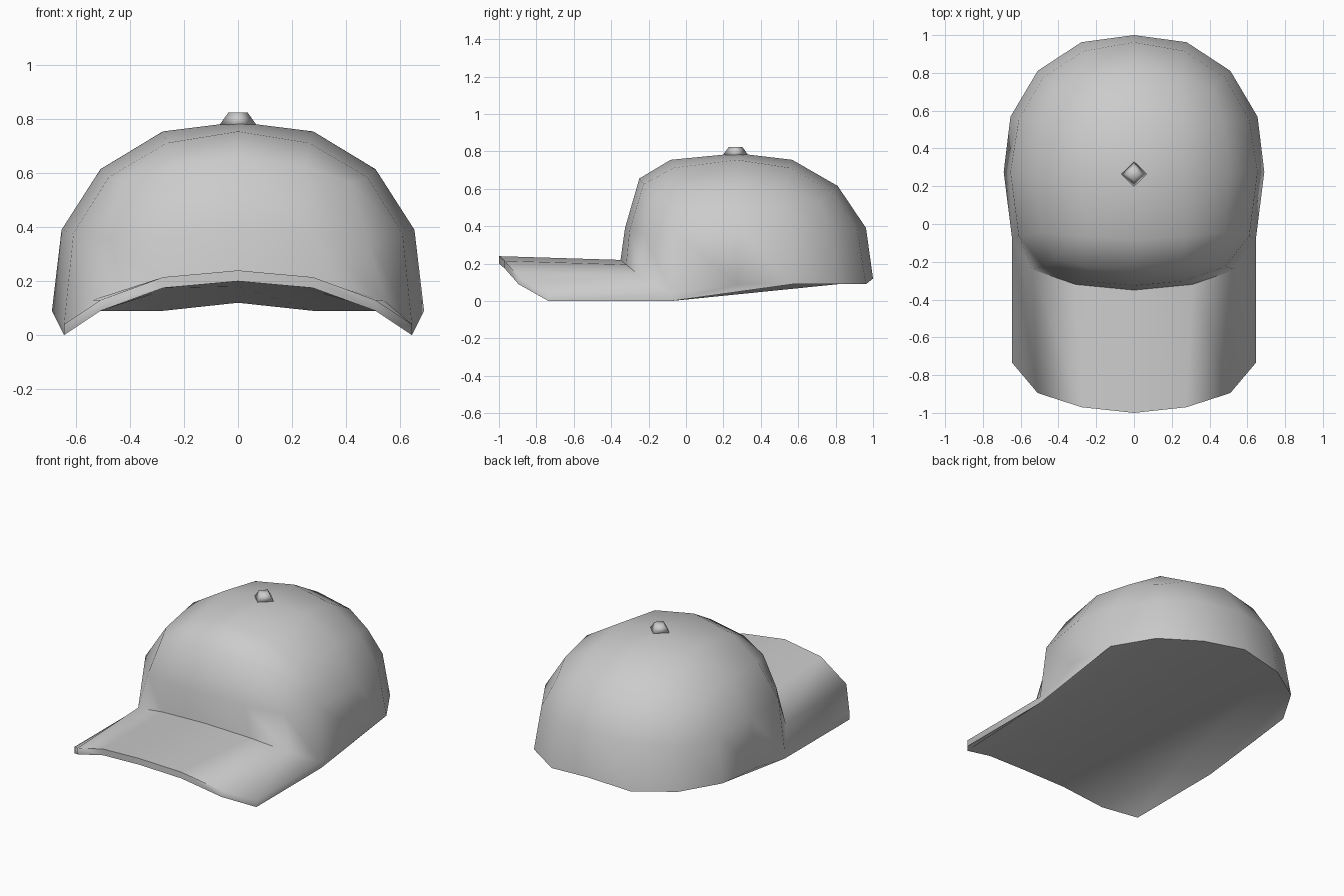
import bpy, bmesh, math

if "Cube" in bpy.data.objects:
    bpy.data.objects.remove(bpy.data.objects["Cube"])

CY, BASE, THICK = 0.275, 0.12, 0.04      # crown centre y, crown equator z, brim thickness


def lerp_table(v, table):
    for (a, fa), (b, fb) in zip(table, table[1:]):
        if v <= b:
            return fa + (fb - fa) * (v - a) / (b - a)
    return table[-1][1]


# Front half depth of the crown: unit depth -> real depth
FRONT = [(0, 0), (0.40, 0.355), (0.74, 0.525), (0.935, 0.595), (1, 0.625)]
# Brim stations, centre to side: root point and tip point
ROOT = [(0, -0.35, 0.22), (0.31, -0.32, 0.195), (0.54, -0.24, 0.13), (0.645, -0.08, 0.04)]
TIP = [(0, -1.0, 0.24), (0.277, -0.97, 0.215), (0.51, -0.895, 0.13), (0.645, -0.735, 0.04)]


def nearest(x, points):
    return min(range(4), key=lambda i: abs(points[i][0] - abs(x)))


def place(v, p):
    v.co = (math.copysign(p[0], v.co.x) if p[0] else 0, p[1], p[2])


# Cap: upper half of a rounded cube
bpy.ops.mesh.primitive_cube_add(size=2)
cap = bpy.context.object
cap.name = "cap_crown_and_brim"
sub = cap.modifiers.new("round", 'SUBSURF')
sub.levels = 2
bpy.ops.object.modifier_apply(modifier="round")

bm = bmesh.new()
bm.from_mesh(cap.data)
r = max(v.co.x for v in bm.verts)
bmesh.ops.scale(bm, vec=(1 / r,) * 3, verts=bm.verts)
bmesh.ops.delete(bm, geom=[v for v in bm.verts if v.co.z < -0.01], context='VERTS')

# Shape the crown and its lower rim
front, side, back = [], [], []
for v in bm.verts:
    x, y, z = (c if abs(c) > 0.98 else c * 1.018 for c in v.co)
    rim = z < 0.01
    if rim and y < -0.2:
        front.append(v)
        place(v, ROOT[nearest(x * 0.69, ROOT)])
        continue
    v.co.x = 0.69 * x
    v.co.y = CY + (0.725 * y if y > 0 else -lerp_table(-y, FRONT))
    v.co.z = BASE + 0.67 * z
    if rim:
        (back if y > 0.2 else side).append(v)
        v.co.z = BASE if abs(x) < 0.05 else 0.09
    elif y < -0.5 and z > 0.5:
        v.co.z += 0.04

# Brim: top sheet, front lip, underside
front.sort(key=lambda v: v.co.x)
back.sort(key=lambda v: v.co.x)
side.sort(key=lambda v: v.co.x)
tip = [bm.verts.new(v.co) for v in front]
for v in tip:
    place(v, TIP[nearest(v.co.x, ROOT)])
drop = lambda row: [bm.verts.new((v.co.x, v.co.y, v.co.z - THICK)) for v in row]
tip_low, root_low = drop(tip), drop(front)
rows = [front, tip, tip_low, root_low, back]     # last strip closes the crown from below
for a, b in zip(rows, rows[1:]):
    for i in range(6):
        bm.faces.new((a[i], a[i + 1], b[i + 1], b[i]))

# Brim side edges and the sides of the base
for i, s in ((0, side[0]), (-1, side[1])):
    bm.faces.new((front[i], tip[i], tip_low[i], root_low[i]))
    bm.faces.new((front[i], root_low[i], s))
    bm.faces.new((root_low[i], back[i], s))
bmesh.ops.recalc_face_normals(bm, faces=bm.faces)
bm.to_mesh(cap.data)
bm.free()
bpy.ops.object.shade_smooth_by_angle(angle=math.radians(62))

# Top button
bpy.ops.mesh.primitive_cone_add(vertices=4, radius1=0.068, radius2=0.036, depth=0.045,
                                location=(0, 0.265, 0.8025))
bpy.context.object.name = "top_button"
bpy.ops.object.shade_smooth()
